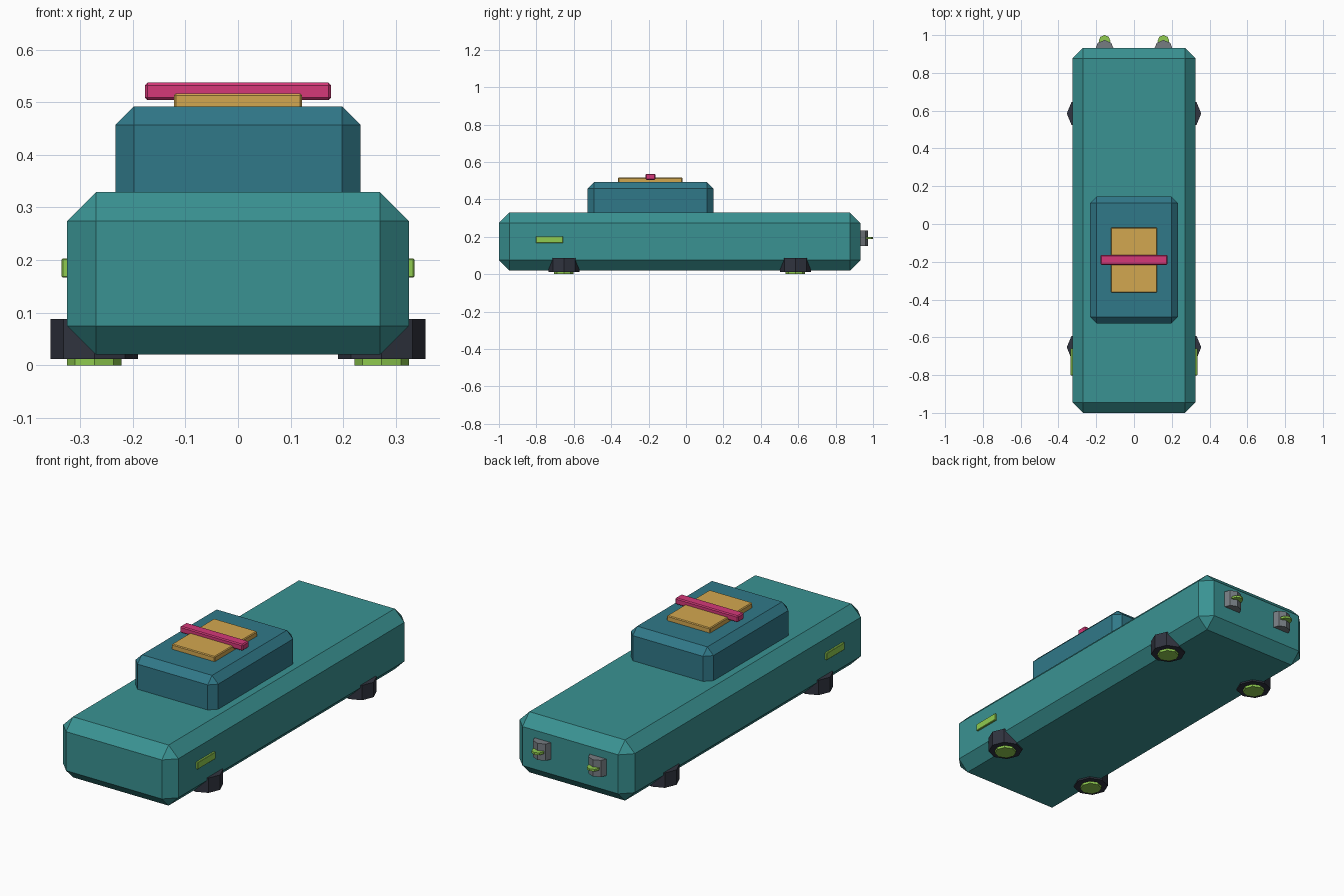
import bpy, bmesh
from math import radians
from mathutils import Matrix, Vector

cube = bpy.data.objects.get("Cube")
if cube:
    bpy.data.objects.remove(cube, do_unlink=True)


def material(name, rgb):
    mat = bpy.data.materials.new(name)
    mat.use_nodes = True
    mat.diffuse_color = (*rgb, 1)
    mat.node_tree.nodes["Principled BSDF"].inputs["Base Color"].default_value = (*rgb, 1)
    return mat


TEAL = material("teal", (0.042, 0.29, 0.29))
BLUE = material("blue_teal", (0.03, 0.19, 0.25))
PINK = material("pink", (0.66, 0.04, 0.19))
TAN = material("tan", (0.65, 0.39, 0.08))
GREEN = material("lime_green", (0.28, 0.60, 0.08))
DARK = material("charcoal", (0.03, 0.034, 0.05))
GREY = material("grey", (0.18, 0.20, 0.22))


def finish(name, bm, mat):
    mesh = bpy.data.meshes.new(name)
    bm.to_mesh(mesh)
    bm.free()
    mesh.materials.append(mat)
    obj = bpy.data.objects.new(name, mesh)
    bpy.context.collection.objects.link(obj)
    return obj


def box(name, low, high, chamfer, mat):
    """Box between two corners with flat chamfered edges."""
    low, high = Vector(low), Vector(high)
    bm = bmesh.new()
    bmesh.ops.create_cube(bm, size=1)
    bmesh.ops.scale(bm, vec=high - low, verts=bm.verts)
    bmesh.ops.translate(bm, vec=(low + high) / 2, verts=bm.verts)
    bmesh.ops.bevel(bm, geom=bm.edges[:], offset=chamfer, segments=1,
                    profile=0.5, affect='EDGES')
    return finish(name, bm, mat)


def octagon(name, x, y, low, high, radius, mat):
    """Upright eight-sided cylinder with corners on the axes."""
    bm = bmesh.new()
    bmesh.ops.create_cone(bm, cap_ends=True, segments=8, radius1=radius, radius2=radius,
                          depth=high - low,
                          matrix=Matrix.Translation((x, y, (low + high) / 2)))
    return finish(name, bm, mat)


# Hull, cabin and roof fittings
box("body", (-0.325, -1, 0.02), (0.325, 0.932, 0.329), 0.055, TEAL)
box("cabin", (-0.233, -0.527, 0.25), (0.233, 0.146, 0.492), 0.035, BLUE)
box("roof_panel", (-0.122, -0.363, 0.485), (0.122, -0.019, 0.517), 0.004, TAN)
box("roof_light_bar", (-0.177, -0.216, 0.504), (0.177, -0.164, 0.537), 0.005, PINK)

for side, s in (("right", -1), ("left", 1)):
    # Side marker lights
    inner, outer = sorted((s * 0.317, s * 0.335))
    box(side + "_marker_light", (inner, -0.802, 0.167), (outer, -0.658, 0.203), 0.002, GREEN)
    # Lift pods with glowing discs underneath
    for end, y in (("front", -0.653), ("rear", 0.585)):
        octagon(f"{end}_{side}_lift_pod", s * 0.273, y, 0.012, 0.088, 0.083, DARK)
        octagon(f"{end}_{side}_lift_glow", s * 0.273, y, 0, 0.02, 0.052, GREEN)
    # Rear thrusters with glowing fins
    octagon(side + "_thruster", s * 0.156, 0.924, 0.15, 0.235, 0.05, GREY)
    octagon(side + "_thruster_glow", s * 0.156, 0.969, 0.187, 0.198, 0.031, GREEN)
